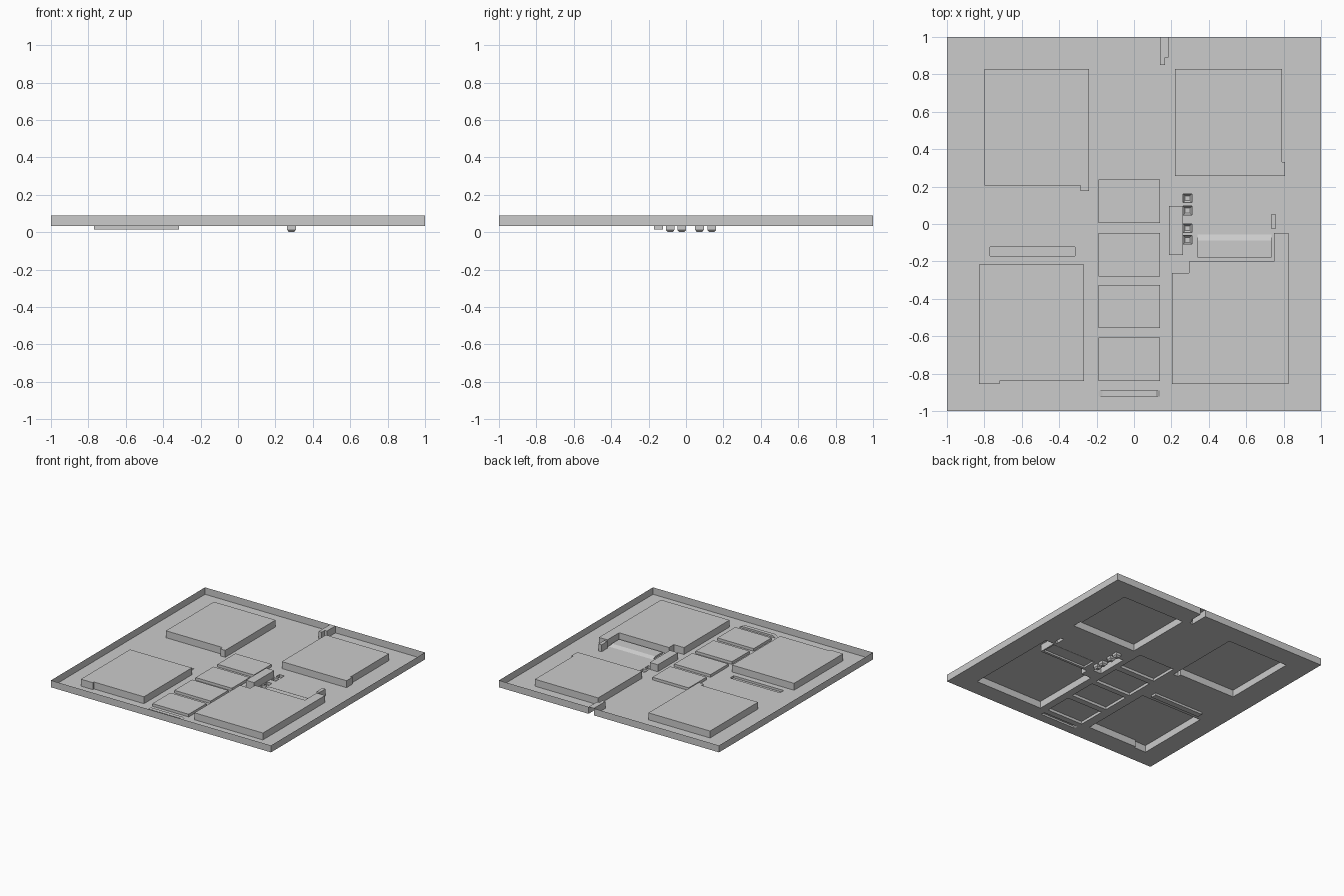
import bpy, bmesh

if "Cube" in bpy.data.objects:
    bpy.data.objects.remove(bpy.data.objects["Cube"])

FLOOR, TOP, LOW = 0.033, 0.09, 0.055
holes = []   # outlines cut out of the floor sheet


def rect(x0, x1, y0, y1):
    return [(x0, y0), (x1, y0), (x1, y1), (x0, y1)]


def finish(name, bm):
    mesh = bpy.data.meshes.new(name)
    bm.to_mesh(mesh)
    bm.free()
    ob = bpy.data.objects.new(name, mesh)
    bpy.context.collection.objects.link(ob)
    return ob


def stack(name, levels, cap=True, hole=True):
    """Open-based shell: walls between successive (outline, z) levels, last one capped."""
    bm = bmesh.new()
    rings = [[bm.verts.new((x, y, z)) for x, y in outline] for outline, z in levels]
    n = len(rings[0])
    up = levels[-1][1] > levels[0][1]
    for a, b in zip(rings, rings[1:]):
        for i in range(n):
            j = (i + 1) % n
            f = (a[i], a[j], b[j], b[i])
            bm.faces.new(f if up else f[::-1])
    if cap:
        bm.faces.new(rings[-1])
    if hole:
        holes.append(levels[0][0])
    return finish(name, bm)


# four large raised blocks (counter-clockwise outlines, hollow underneath)
blocks = {
    "block_back_left": [(-.8, .207), (-.285, .207), (-.285, .177), (-.24, .177), (-.24, .83), (-.8, .83)],
    "block_back_right": [(.218, .257), (.807, .257), (.807, .332), (.792, .332), (.792, .83), (.218, .83)],
    "block_front_left": [(-.83, -.855), (-.72, -.855), (-.72, -.84), (-.267, -.84), (-.267, -.217), (-.83, -.217)],
    "block_front_right": [(.203, -.855), (.825, -.855), (.825, -.047), (.748, -.047), (.748, -.2),
                          (.295, -.2), (.295, -.263), (.203, -.263)],
    "central_block": rect(.188, .261, -.165, .097),
    "side_post": rect(.733, .76, -.025, .05),
}
for name, outline in blocks.items():
    stack(name, [(outline, FLOOR), (outline, TOP)])

# row of low pads down the middle
for i, (y0, y1) in enumerate([(.005, .237), (-.28, -.047), (-.555, -.325), (-.84, -.607)]):
    r = rect(-.19, .14, y0, y1)
    stack(f"low_pad_{i + 1}", [(r, FLOOR), (r, LOW)])

# low bar with ramped ends and low ledge with a sloped back
stack("ramped_bar", [(rect(-.19, .14, -.922, -.89), FLOOR), (rect(-.168, .118, -.922, -.89), FLOOR + .015)])
stack("sloped_ledge", [(rect(.34, .735, -.18, -.057), FLOOR), (rect(.34, .735, -.18, -.087), FLOOR + .015)])

# sunken trough
r = rect(-.77, -.315, -.17, -.122)
stack("trough", [(r, FLOOR), (r, .015)])

# four sunken pits with tapered bottoms
for i, y in enumerate([.138, .072, -.023, -.085]):
    def sq(h):
        return rect(.286 - h, .286 + h, y - h, y + h)
    stack(f"pit_{i + 1}", [(sq(.023), FLOOR), (sq(.023), .012), (sq(.013), 0)])

# outer rim, detouring around the notch in the back edge
notch = [(.185, 1), (.185, .89), (.165, .89), (.165, .85), (.138, .85), (.138, 1)]
border = [(-1, -1), (1, -1), (1, 1)] + notch + [(-1, 1)]
stack("rim", [(border, FLOOR), (border, TOP)], cap=False, hole=False)
stack("notch_cover", [(notch[::-1], TOP)], hole=False)

# floor sheet with all openings left out
bm = bmesh.new()
edges = []
for outline in [border] + holes:
    vs = [bm.verts.new((x, y, FLOOR)) for x, y in outline]
    edges += [bm.edges.new((vs[i - 1], vs[i])) for i in range(len(vs))]
bmesh.ops.triangle_fill(bm, use_beauty=True, use_dissolve=False, edges=edges, normal=(0, 0, 1))
finish("floor_sheet", bm)
